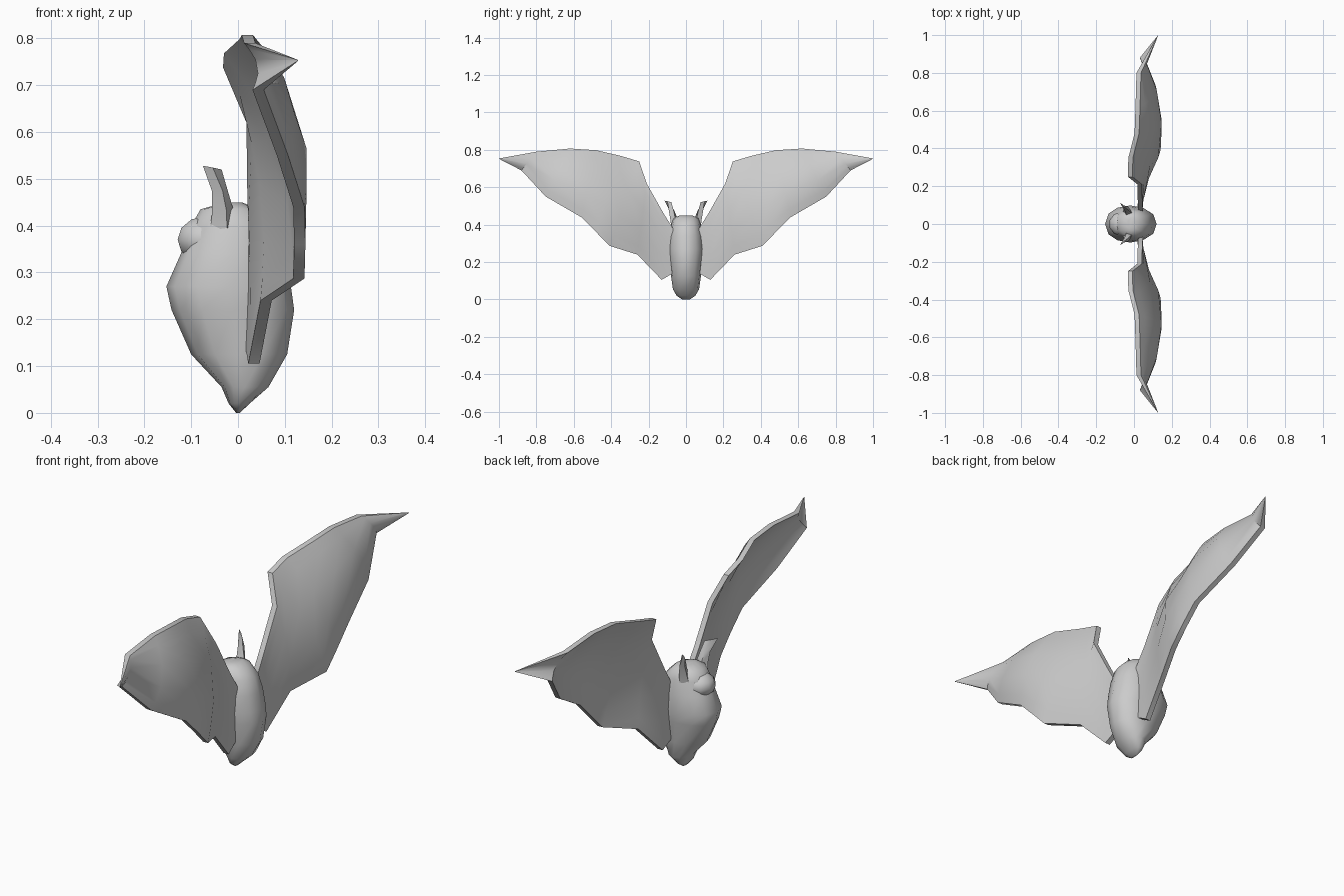
import bpy, bmesh, math
from mathutils import Vector

if "Cube" in bpy.data.objects:
    bpy.data.objects.remove(bpy.data.objects["Cube"])


def finish(name, bm, angle, mirror=False):
    bmesh.ops.remove_doubles(bm, verts=bm.verts, dist=1e-4)
    bmesh.ops.recalc_face_normals(bm, faces=bm.faces)
    me = bpy.data.meshes.new(name)
    bm.to_mesh(me)
    bm.free()
    ob = bpy.data.objects.new(name, me)
    bpy.context.collection.objects.link(ob)
    bpy.ops.object.select_all(action='DESELECT')
    ob.select_set(True)
    bpy.context.view_layer.objects.active = ob
    bpy.ops.object.shade_smooth_by_angle(angle=math.radians(angle))
    if mirror:
        m = ob.modifiers.new("mirror", 'MIRROR')
        m.use_axis = (False, True, False)
        m.use_mirror_merge = False
    return ob


def loft(name, rows, angle, mirror=False, caps=True):
    bm = bmesh.new()
    vs = [[bm.verts.new(p) for p in r] for r in rows]
    for a, b in zip(vs, vs[1:]):
        n = len(a)
        for i in range(n):
            j = (i + 1) % n
            bm.faces.new((a[i], a[j], b[j], b[i]))
    if caps:
        bm.faces.new(vs[0])
        bm.faces.new(vs[-1])
    return finish(name, bm, angle, mirror)


# egg-shaped body with head: z, front x, back x, half width
profile = [(0, -.004, .004, .02), (.02, -.02, .025, .05), (.055, -.035, .065, .07),
           (.125, -.10, .105, .08), (.22, -.142, .12, .092), (.27, -.153, .113, .098),
           (.34, -.122, .10, .09), (.40, -.10, .08, .078), (.435, -.08, .045, .066),
           (.449, -.03, .01, .035)]
rings = []
for z, x0, x1, w in profile:
    ring = []
    for k in range(12):
        a = math.tau * k / 12
        s = math.sin(a)
        ring.append(((x0 + x1) / 2 + (x1 - x0) / 2 * math.cos(a),
                     w * math.copysign(abs(s) ** .85, s), z))
    rings.append(ring)
loft("body", rings, 60)

# broad brow and snout
bm = bmesh.new()
bmesh.ops.create_uvsphere(bm, u_segments=10, v_segments=6, radius=1)
for v in bm.verts:
    v.co = Vector((-.07 + v.co.x * .062, v.co.y * .064, .37 + v.co.z * .05))
finish("snout", bm, 60)

# ears: front and back edge of each flat section
ears = [((-.06, .065, .39), (-.005, .05, .40), .024), ((-.055, .072, .43), (-.01, .058, .435), .021),
        ((-.056, .088, .475), (-.022, .066, .475), .016), ((-.075, .114, .528), (-.035, .078, .52), .003)]
rows = []
for f, b, t in ears:
    f, b = Vector(f), Vector(b)
    mid = (f + b) / 2
    side = Vector((.4, 1, 0)).normalized() * t
    rows.append([f, mid + side, b, mid - side])
loft("ear", rows, 50, True)

# wings: leading edge and trailing edge pairs, bulging towards +x in between
lead = [(.035, .07, .38), (.032, .12, .46), (.03, .21, .62), (-.02, .25, .738), (-.018, .35, .768),
        (.015, .48, .798), (.02, .62, .807), (.025, .80, .79), (.128, 1, .754)]
trail = [(.028, .07, .14), (.034, .13, .105), (.06, .26, .24), (.13, .41, .287), (.132, .48, .36),
         (.13, .56, .44), (.095, .75, .55), (.043, .88, .69), (.128, 1, .752)]
bulge = [0, .005, .02, .045, .05, .05, .045, .02, 0]
steps = (0, .12, .35, .65, .88, 1)
rows = []
for k, (p, q) in enumerate(zip(lead, trail)):
    p, q = Vector(p), Vector(q)
    t = .012 if k < 8 else .0005
    front, back = [], []
    for s in steps:
        c = p.lerp(q, s)
        c.x += bulge[k] * math.sin(math.pi * s)
        front.append(c - Vector((t, 0, 0)))
        back.append(c + Vector((t, 0, 0)))
    rows.append(front + back[::-1])
bm = bmesh.new()
# skin each wing strip between neighbouring sections
n = len(steps)
vs = [[bm.verts.new(p) for p in r] for r in rows]
for a, b in zip(vs, vs[1:]):
    for i in range(2 * n):
        j = (i + 1) % (2 * n)
        bm.faces.new((a[i], a[j], b[j], b[i]))
for r in (vs[0], vs[-1]):
    for i in range(n - 1):
        bm.faces.new((r[i], r[i + 1], r[2 * n - 2 - i], r[2 * n - 1 - i]))
finish("wing", bm, 40, True)
